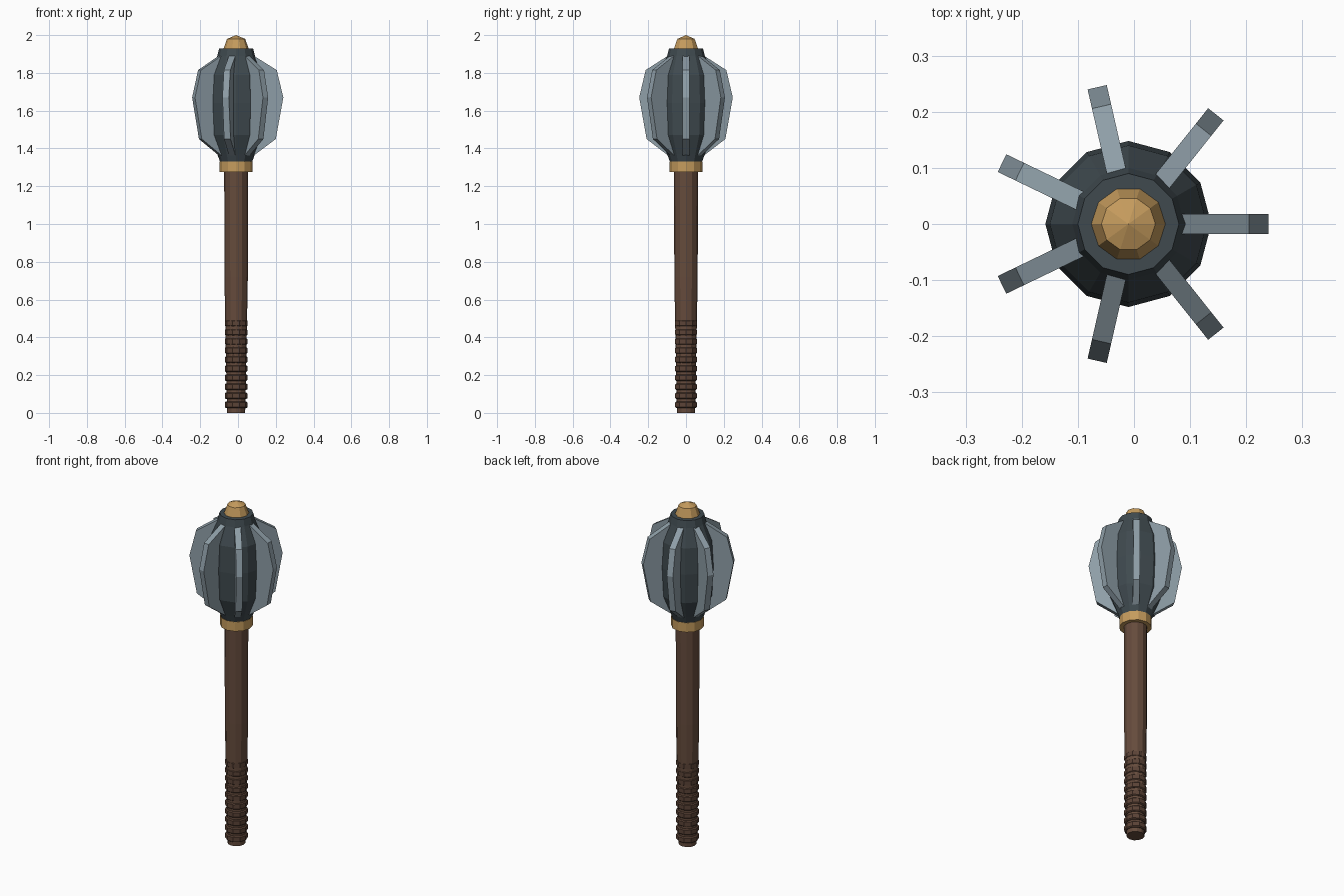
import bpy, bmesh, math
from mathutils import Matrix

old = bpy.data.objects.get("Cube")
if old:
    bpy.data.objects.remove(old)

AXIS_X = -0.01  # seven flanges are not symmetric in x, so the shaft sits off centre


def material(name, rgb):
    m = bpy.data.materials.new(name)
    m.use_nodes = True
    m.diffuse_color = (*rgb, 1)
    m.node_tree.nodes["Principled BSDF"].inputs["Base Color"].default_value = (*rgb, 1)
    return m


wood = material("brown wood", (0.13, 0.07, 0.045))
leather = material("dark leather", (0.105, 0.056, 0.037))
brass = material("brass", (0.56, 0.33, 0.11))
iron = material("dark iron", (0.05, 0.068, 0.078))
steel = material("pale steel", (0.27, 0.34, 0.385))


def finish(name, bm, mat):
    bmesh.ops.recalc_face_normals(bm, faces=bm.faces)
    mesh = bpy.data.meshes.new(name)
    bm.to_mesh(mesh)
    bm.free()
    mesh.materials.append(mat)
    obj = bpy.data.objects.new(name, mesh)
    obj.location.x = AXIS_X
    bpy.context.collection.objects.link(obj)
    return obj


def lathe(name, profile, sides, mat):
    """Faceted solid of revolution from (radius, height) pairs, capped at both ends."""
    bm = bmesh.new()
    rings = []
    for r, z in profile:
        angles = [math.tau * i / sides for i in range(sides)]
        rings.append([bm.verts.new((r * math.cos(a), r * math.sin(a), z)) for a in angles])
    for low, high in zip(rings, rings[1:]):
        for i in range(sides):
            j = (i + 1) % sides
            bm.faces.new((low[i], low[j], high[j], high[i]))
    bm.faces.new(rings[0])
    bm.faces.new(rings[-1])
    bmesh.ops.remove_doubles(bm, verts=bm.verts, dist=1e-5)
    return finish(name, bm, mat)


# Handle
lathe("shaft", [(0.048, 0), (0.058, 0.5), (0.062, 0.72), (0.063, 1.29)], 12, wood)

# Grip bands
for i in range(10):
    z = 0.025 + i * 0.048
    lathe(f"grip_band_{i + 1}", [(0.054, z), (0.06, z + 0.005), (0.06, z + 0.03), (0.054, z + 0.035)],
          10, leather)

# Head core, collar and finial
lathe("collar", [(0.087, 1.275), (0.087, 1.33)], 12, brass)
lathe("head_core", [(0.085, 1.33), (0.1, 1.37), (0.14, 1.47), (0.148, 1.64), (0.14, 1.79),
                    (0.1, 1.89), (0.09, 1.93)], 12, iron)
lathe("finial", [(0.066, 1.93), (0.048, 1.98), (0, 2.0)], 10, brass)

# Flanges: one outline, thickened and turned around the axis
OUTLINE = [(0.09, 1.36), (0.21, 1.45), (0.25, 1.67), (0.215, 1.815), (0.095, 1.89)]
HALF = 0.0175
for k in range(7):
    bm = bmesh.new()
    face = bm.faces.new([bm.verts.new((r, -HALF, z)) for r, z in OUTLINE])
    side = bmesh.ops.extrude_face_region(bm, geom=[face])["geom"]
    moved = [v for v in side if isinstance(v, bmesh.types.BMVert)]
    bmesh.ops.translate(bm, verts=moved, vec=(0, 2 * HALF, 0))
    bm.transform(Matrix.Rotation(math.tau * k / 7, 4, "Z"))
    finish(f"flange_{k + 1}", bm, steel)
